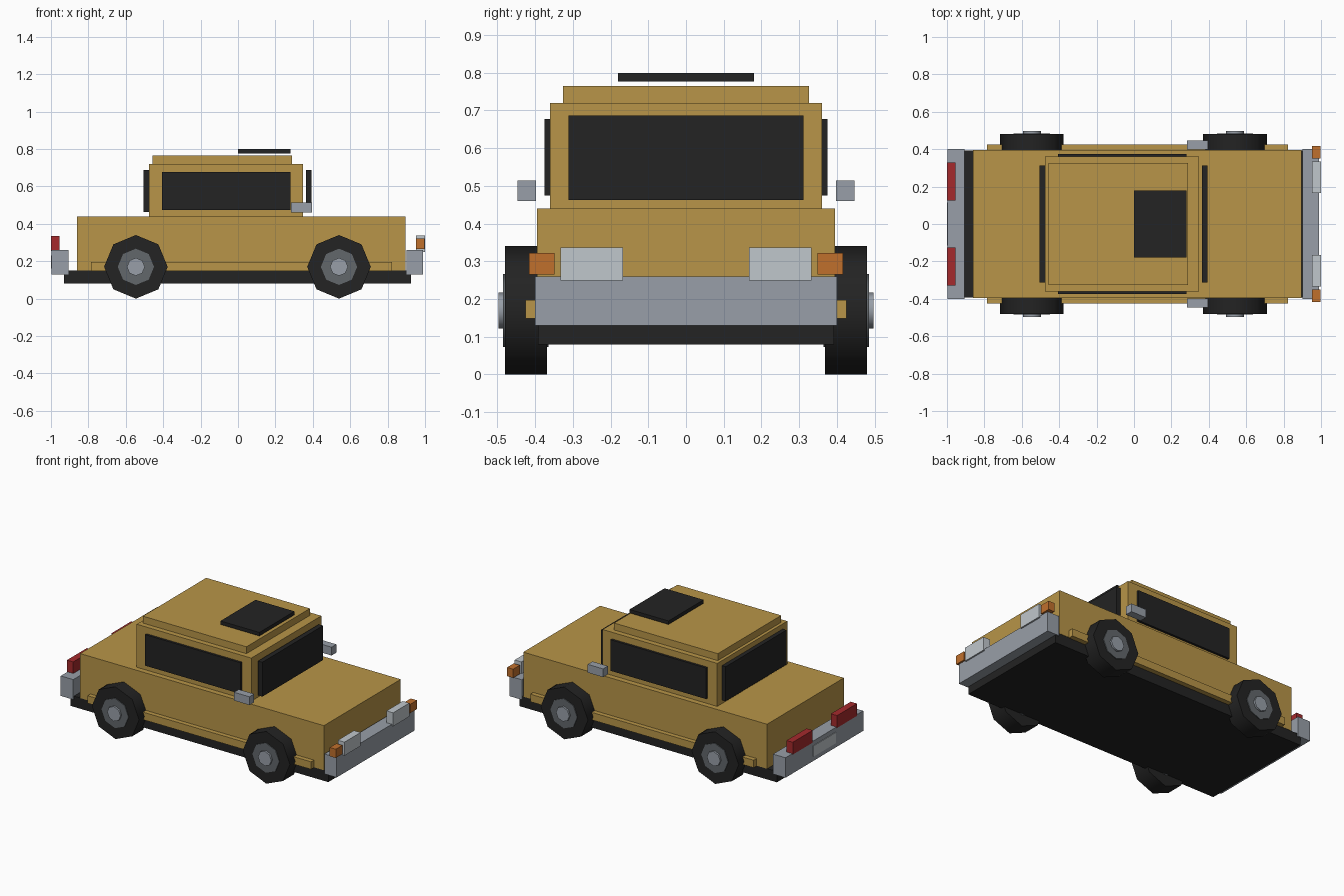
import bpy, math

if "Cube" in bpy.data.objects:
    bpy.data.objects.remove(bpy.data.objects["Cube"])

def material(name, hexcode):
    m = bpy.data.materials.new(name)
    rgb = [int(hexcode[i:i + 2], 16) / 255 for i in (0, 2, 4)]
    lin = [c / 12.92 if c <= 0.04045 else ((c + 0.055) / 1.055) ** 2.4 for c in rgb]
    m.diffuse_color = (*lin, 1)
    m.use_nodes = True
    m.node_tree.nodes["Principled BSDF"].inputs["Base Color"].default_value = m.diffuse_color
    return m

PAINT = material("ochre paint", "B89548")
BLACK = material("black", "232323")
CHROME = material("chrome grey", "989FA8")
LAMP = material("lamp white", "C0C7CC")
RIM = material("rim grey", "62676B")
AMBER = material("amber", "C0702C")
RED = material("red", "A52A2C")

def box(name, x, y, z, mat):
    """Box from (min, max) ranges on each axis."""
    bpy.ops.mesh.primitive_cube_add(size=1, location=[sum(r) / 2 for r in (x, y, z)])
    o = bpy.context.object
    o.name = name
    o.scale = [r[1] - r[0] for r in (x, y, z)]
    bpy.ops.object.transform_apply(location=False, rotation=False, scale=True)
    o.data.materials.append(mat)
    return o

def pair(name, x, y, z, mat):
    """The same box on both sides of the car."""
    box("left_" + name, x, y, z, mat)
    box("right_" + name, x, (-y[1], -y[0]), z, mat)

def disc(name, x, y, z, radius, mat):
    """Eight-sided disc with its axis along y and a corner at the top."""
    bpy.ops.mesh.primitive_cylinder_add(vertices=8, radius=radius, depth=y[1] - y[0],
        location=(x, (y[0] + y[1]) / 2, z), rotation=(math.pi / 2, 0, 0))
    o = bpy.context.object
    o.name = name
    o.data.materials.append(mat)
    bpy.ops.object.shade_smooth_by_angle(angle=math.radians(50))

# Body shell
box("chassis", (-0.93, 0.925), (-0.393, 0.393), (0.08, 0.15), BLACK)
box("lower_body", (-0.86, 0.895), (-0.395, 0.395), (0.15, 0.44), PAINT)
box("cabin", (-0.477, 0.348), (-0.36, 0.36), (0.44, 0.72), PAINT)
box("roof", (-0.457, 0.289), (-0.326, 0.326), (0.72, 0.765), PAINT)
box("sunroof", (0.0, 0.28), (-0.18, 0.18), (0.777, 0.80), BLACK)
pair("sill_trim", (-0.785, 0.823), (0.39, 0.425), (0.148, 0.197), PAINT)

# Glass
box("windshield", (0.363, 0.394), (-0.312, 0.312), (0.463, 0.687), BLACK)
box("rear_window", (-0.504, -0.475), (-0.312, 0.312), (0.463, 0.687), BLACK)
pair("side_window", (-0.407, 0.28), (0.355, 0.375), (0.475, 0.677), BLACK)

# Mirrors, bumpers and number plate
pair("mirror", (0.284, 0.395), (0.398, 0.447), (0.46, 0.514), CHROME)
box("front_bumper", (0.902, 0.99), (-0.40, 0.40), (0.13, 0.26), CHROME)
box("rear_bumper", (-0.996, -0.906), (-0.40, 0.40), (0.13, 0.26), CHROME)
box("rear_plate", (-1.0, -0.993), (-0.115, 0.115), (0.16, 0.23), LAMP)

# Lights
pair("headlight", (0.952, 1.0), (0.167, 0.333), (0.249, 0.337), LAMP)
pair("indicator", (0.952, 0.996), (0.349, 0.417), (0.265, 0.322), AMBER)
pair("tail_light", (-1.0, -0.955), (0.125, 0.33), (0.255, 0.335), RED)

# Wheels
for end, x in (("front", 0.54), ("rear", -0.546)):
    for side, s in (("left", 1), ("right", -1)):
        for part, y0, y1, r, mat in (("tyre", 0.368, 0.48, 0.17, BLACK),
                                     ("rim", 0.364, 0.485, 0.097, RIM),
                                     ("hub_cap", 0.45, 0.497, 0.048, CHROME)):
            disc(f"{end}_{side}_{part}", x, sorted((s * y0, s * y1)), 0.17, r, mat)
